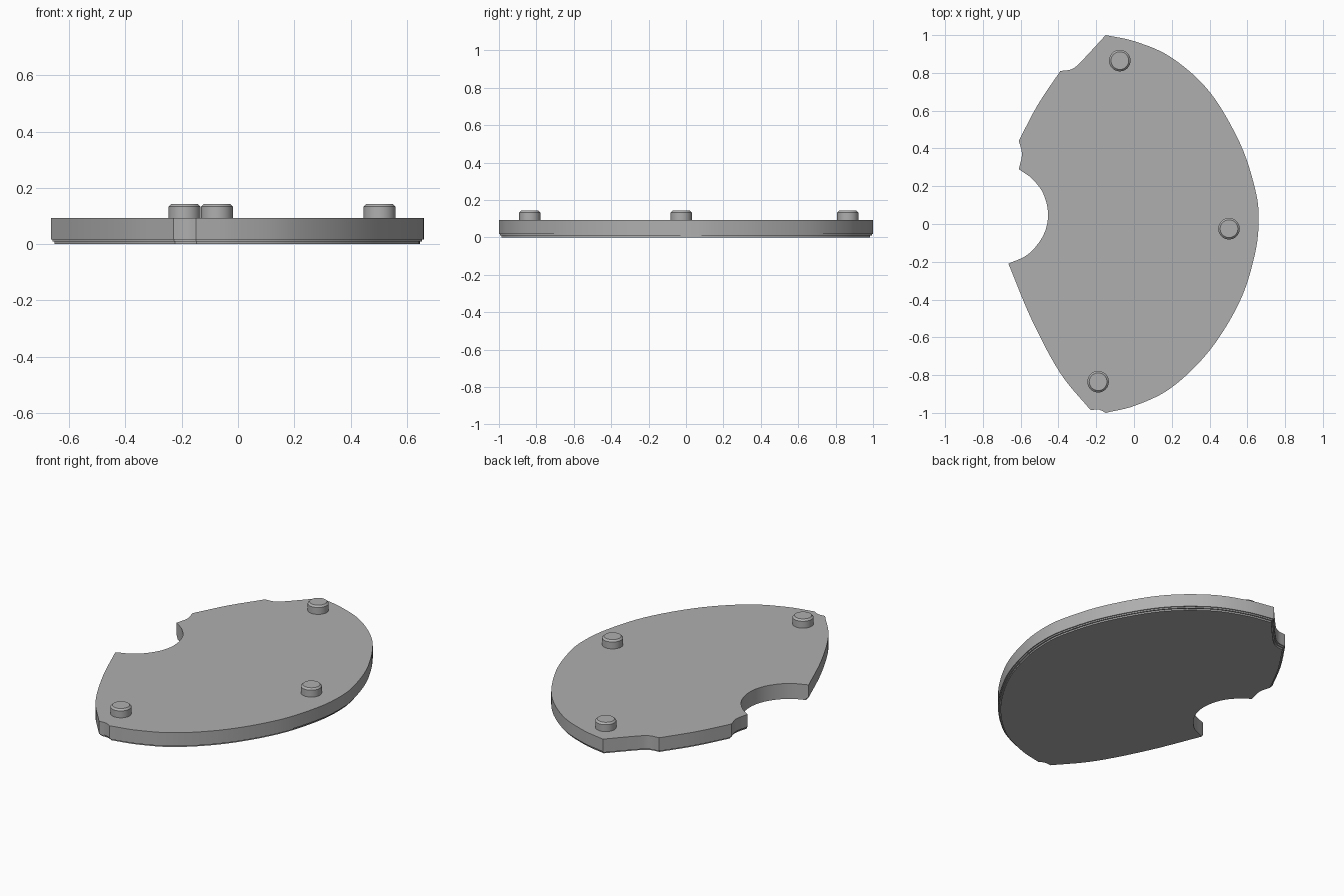
import bpy, bmesh, math
from mathutils import Vector

cube = bpy.data.objects.get("Cube")
if cube:
    bpy.data.objects.remove(cube, do_unlink=True)

grey = bpy.data.materials.new("plain_grey")
grey.use_nodes = True
colour = (0.43, 0.43, 0.43, 1)
grey.diffuse_color = colour
grey.node_tree.nodes["Principled BSDF"].inputs["Base Color"].default_value = colour


def finish(bm, name):
    bmesh.ops.recalc_face_normals(bm, faces=bm.faces)
    mesh = bpy.data.meshes.new(name)
    bm.to_mesh(mesh)
    bm.free()
    mesh.materials.append(grey)
    obj = bpy.data.objects.new(name, mesh)
    bpy.context.collection.objects.link(obj)
    bpy.ops.object.select_all(action='DESELECT')
    obj.select_set(True)
    bpy.context.view_layer.objects.active = obj
    bpy.ops.object.shade_smooth_by_angle(angle=math.radians(30))
    return obj


def spline(points, steps):
    """Smooth path through the points, leaving out the last one."""
    p = [Vector(q) for q in points]
    p = [2 * p[0] - p[1]] + p + [2 * p[-1] - p[-2]]
    out = []
    for a, b, c, d in zip(p, p[1:], p[2:], p[3:]):
        for i in range(steps):
            t = i / steps
            out.append(0.5 * (2 * b + (c - a) * t + (2 * a - 5 * b + 4 * c - d) * t * t
                              + (3 * b - a - 3 * c + d) * t ** 3))
    return out


# Plate outline, clockwise from the back tip: (points, steps, stepped lower edge)
top_tip, low_tip = (-0.15, 1), (-0.15, -1)
low_corner, bite_low, bite_high = (-0.23, -0.985), (-0.665, -0.21), (-0.61, 0.29)
nick_high, shoulder = (-0.61, 0.44), (-0.39, 0.81)
sections = [
    ([top_tip, (0.01, 0.965), (0.2, 0.88), (0.4, 0.7), (0.56, 0.43), (0.64, 0.19),
      (0.66, 0.03), (0.64, -0.16), (0.56, -0.41), (0.4, -0.67), (0.2, -0.865),
      (0.01, -0.96), low_tip], 6, True),
    ([low_tip, (-0.185, -0.983), low_corner], 3, True),
    ([low_corner, (-0.39, -0.79), (-0.54, -0.51), bite_low], 5, True),
    ([bite_low, (-0.56, -0.16), (-0.48, -0.06), (-0.455, 0.05), (-0.48, 0.16),
      (-0.54, 0.24), bite_high], 5, False),
    ([bite_high, (-0.593, 0.37), nick_high], 4, True),
    ([nick_high, (-0.51, 0.63), shoulder], 4, True),
    ([shoulder, (-0.33, 0.82), (-0.28, 0.86), top_tip], 5, True),
]
outline, stepped = [], []
for points, steps, has_step in sections:
    path = spline(points, steps)
    outline += path
    stepped += [has_step] * len(path)


def inset(amount):
    """Move each stepped edge inward and meet its neighbours at the corners."""
    result, n = [], len(outline)
    for i, p in enumerate(outline):
        e1 = (p - outline[i - 1]).normalized()
        e2 = (outline[(i + 1) % n] - p).normalized()
        n1, n2 = Vector((e1.y, -e1.x)), Vector((e2.y, -e2.x))
        o1, o2 = amount * stepped[i - 1], amount * stepped[i]
        det = n1.x * n2.y - n1.y * n2.x
        if abs(det) > 0.3:
            move = Vector((o1 * n2.y - o2 * n1.y, n1.x * o2 - n2.x * o1)) / det
        else:
            move = (n1 + n2).normalized() * (o1 + o2) / 2
        result.append(p + move)
    return result


# Plate: straight wall above two fine steps
bm = bmesh.new()
rings = []
for amount, z in [(0.014, 0), (0.014, 0.009), (0.006, 0.009),
                  (0.006, 0.017), (0, 0.017), (0, 0.092)]:
    rings.append([bm.verts.new((p.x, p.y, z)) for p in inset(amount)])
for low, high in zip(rings, rings[1:]):
    for i in range(len(low)):
        bm.faces.new((low[i - 1], low[i], high[i], high[i - 1]))
bm.faces.new(rings[0])
bm.faces.new(rings[-1])
finish(bm, "plate")

# Round pegs with bevelled tops
for name, x, y in [("back_peg", -0.075, 0.865), ("side_peg", 0.503, -0.025),
                   ("front_peg", -0.19, -0.835)]:
    bm = bmesh.new()
    bmesh.ops.create_cone(bm, cap_ends=True, segments=32, radius1=0.057,
                          radius2=0.057, depth=0.063)
    bmesh.ops.translate(bm, verts=bm.verts, vec=(x, y, 0.1115))
    rim = [e for e in bm.edges if all(v.co.z > 0.14 for v in e.verts)]
    bmesh.ops.bevel(bm, geom=rim, offset=0.01, segments=1, affect='EDGES')
    finish(bm, name)
